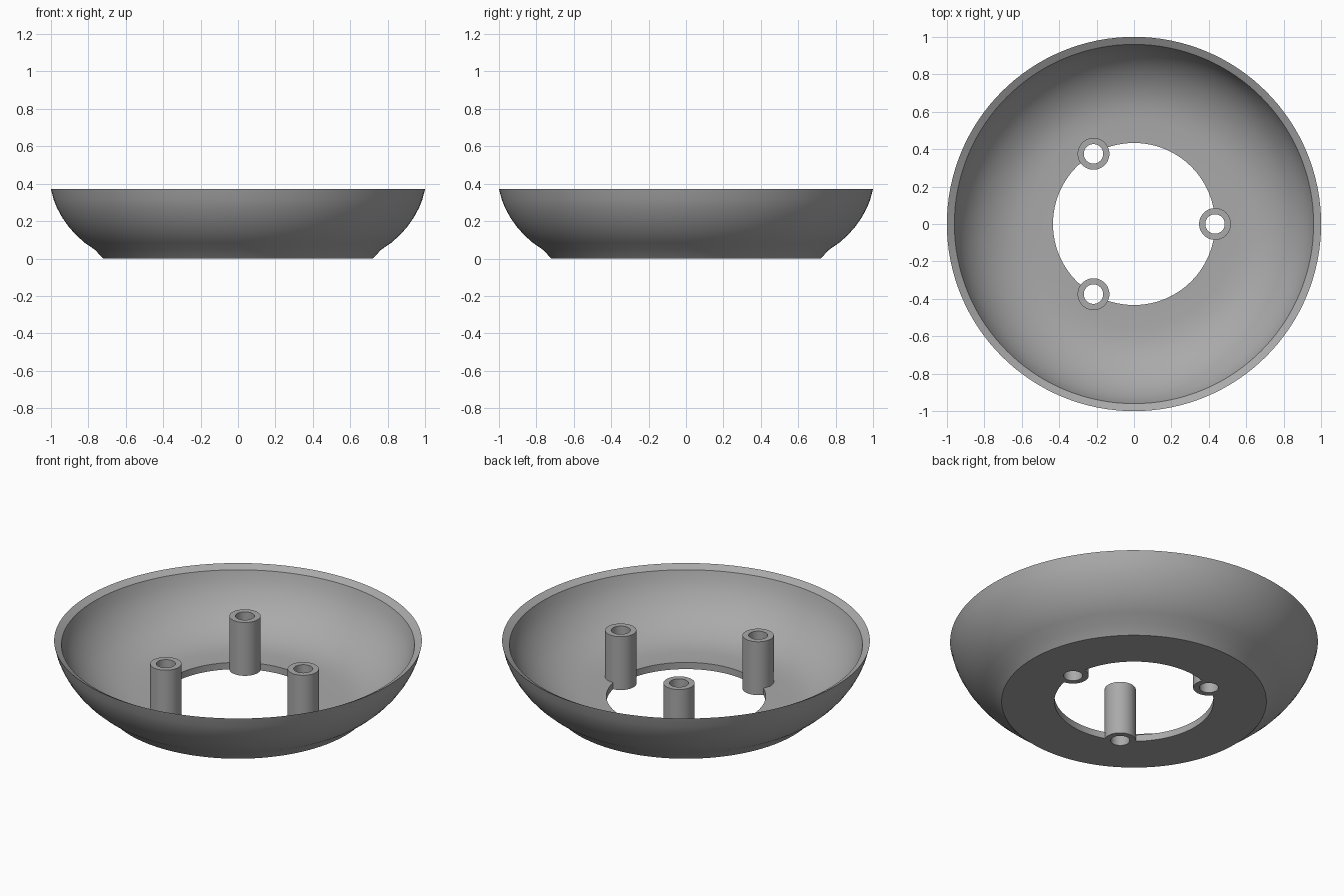
import bpy, bmesh
from math import cos, sin, pi, radians

if "Cube" in bpy.data.objects:
    bpy.data.objects.remove(bpy.data.objects["Cube"], do_unlink=True)

grey = bpy.data.materials.new("mid grey")
grey.use_nodes = True
colour = (0.4, 0.4, 0.4, 1)
grey.diffuse_color = colour
grey.node_tree.nodes["Principled BSDF"].inputs["Base Color"].default_value = colour


def lathe(name, profile, steps, location=(0, 0, 0)):
    """Spin a closed (radius, height) profile around z."""
    bm = bmesh.new()
    rings = []
    for i in range(steps):
        a = 2 * pi * i / steps
        rings.append([bm.verts.new((r * cos(a), r * sin(a), z)) for r, z in profile])
    n = len(profile)
    for i in range(steps):
        here, there = rings[i], rings[(i + 1) % steps]
        for j in range(n):
            k = (j + 1) % n
            bm.faces.new((here[j], there[j], there[k], here[k]))
    bmesh.ops.recalc_face_normals(bm, faces=bm.faces)
    mesh = bpy.data.meshes.new(name)
    bm.to_mesh(mesh)
    bm.free()
    mesh.materials.append(grey)
    obj = bpy.data.objects.new(name, mesh)
    obj.location = location
    bpy.context.collection.objects.link(obj)
    return obj


def smooth(obj, angle):
    bpy.ops.object.select_all(action="DESELECT")
    obj.select_set(True)
    bpy.context.view_layer.objects.active = obj
    bpy.ops.object.shade_smooth_by_angle(angle=radians(angle))


# Bowl shell: foot, outer wall, sloped lip, inner wall, open floor
HOLE, FLOOR = 0.433, 0.04
outer = [(0.72, 0), (0.765, 0.047), (0.82, 0.085), (0.865, 0.125), (0.905, 0.17),
         (0.94, 0.22), (0.967, 0.27), (0.985, 0.315), (1, 0.372)]
inner = [(0.96, 0.35), (0.945, 0.3), (0.92, 0.25), (0.89, 0.205), (0.85, 0.16),
         (0.805, 0.122), (0.75, 0.088), (0.69, 0.062), (0.63, 0.047), (0.56, FLOOR)]
bowl = lathe("bowl", [(HOLE, 0)] + outer + inner + [(HOLE, FLOOR)], 128)

# Three hollow posts standing on the edge of the floor opening
POST_R, BORE_R, POST_TOP = 0.085, 0.052, 0.32
tube = [(BORE_R, 0), (POST_R, 0), (POST_R, POST_TOP), (BORE_R, POST_TOP)]
for i, side in enumerate(("left", "back_right", "front_right")):
    a = 2 * pi * i / 3
    spot = (HOLE * cos(a), HOLE * sin(a), 0)
    post = lathe(side + "_post", tube, 48, spot)
    smooth(post, 30)

    # Clear the floor inside each post so that the bore runs through
    bpy.ops.mesh.primitive_cylinder_add(vertices=48, radius=POST_R - 0.004, depth=0.6,
                                        location=spot)
    cutter = bpy.context.object
    cutter.name = side + "_post_cutter"
    cut = bowl.modifiers.new("post opening", "BOOLEAN")
    cut.operation = "DIFFERENCE"
    cut.solver = "EXACT"
    cut.object = cutter
    bpy.context.view_layer.objects.active = bowl
    bpy.ops.object.modifier_apply(modifier=cut.name)
    bpy.data.objects.remove(cutter, do_unlink=True)

smooth(bowl, 30)
